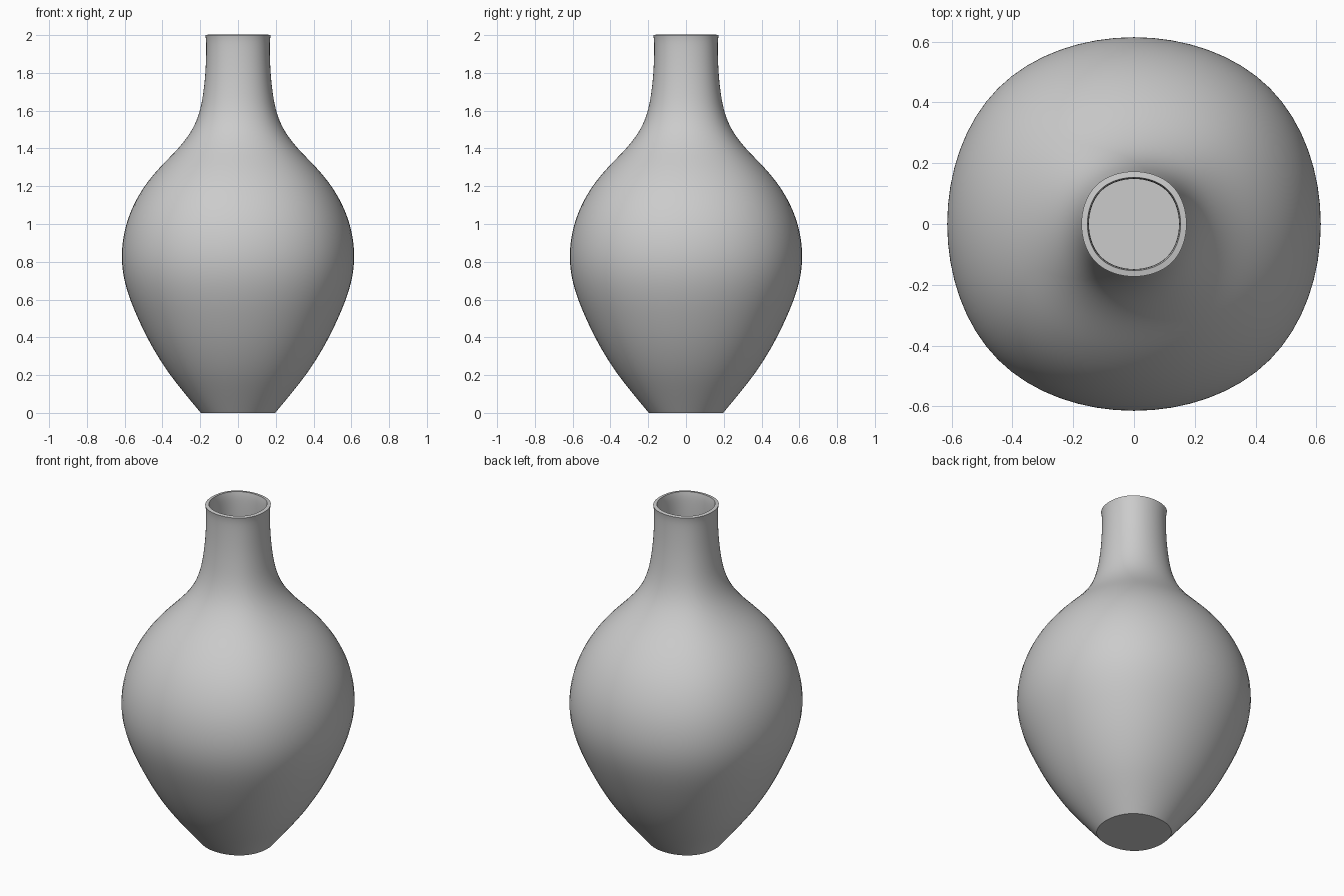
import bpy, bmesh, math

if "Cube" in bpy.data.objects:
    bpy.data.objects.remove(bpy.data.objects["Cube"])

# Outline of the vase: (half width on the axes, height)
profile = [(0.197, 0), (0.28, 0.1), (0.36, 0.2), (0.426, 0.3), (0.482, 0.4),
           (0.53, 0.5), (0.572, 0.6), (0.603, 0.7), (0.617, 0.8), (0.613, 0.9),
           (0.593, 1.0), (0.555, 1.1), (0.498, 1.2), (0.416, 1.3), (0.313, 1.4),
           (0.237, 1.5), (0.199, 1.6), (0.182, 1.7), (0.172, 1.8), (0.168, 1.9),
           (0.168, 1.97), (0.173, 2.0)]
CAGE = 48 / 44   # square cage half width that smooths to the wanted width

# Vase body: square rings, subdivided into a soft rounded section
bm = bmesh.new()
crease = bm.edges.layers.float.new("crease_edge")
rings = []
for r, z in profile:
    h = r * CAGE
    rings.append([bm.verts.new((x * h, y * h, z))
                  for x, y in ((-1, -1), (1, -1), (1, 1), (-1, 1))])
for low, high in zip(rings, rings[1:]):
    for i in range(4):
        j = (i + 1) % 4
        bm.faces.new((low[i], low[j], high[j], high[i]))

# Flat foot with a crisp edge
foot = bm.faces.new(rings[0][::-1])
for e in foot.edges:
    e[crease] = 1.0

mesh = bpy.data.meshes.new("vase")
bm.to_mesh(mesh)
bm.free()
vase = bpy.data.objects.new("vase", mesh)
bpy.context.collection.objects.link(vase)

sub = vase.modifiers.new("soften", 'SUBSURF')
sub.levels = sub.render_levels = 4

# Hollow wall with an open mouth
wall = vase.modifiers.new("wall", 'SOLIDIFY')
wall.thickness = 0.02
wall.offset = -1

bpy.context.view_layer.objects.active = vase
vase.select_set(True)
for name in ("soften", "wall"):
    bpy.ops.object.modifier_apply(modifier=name)
bpy.ops.object.shade_smooth_by_angle(angle=math.radians(35))
